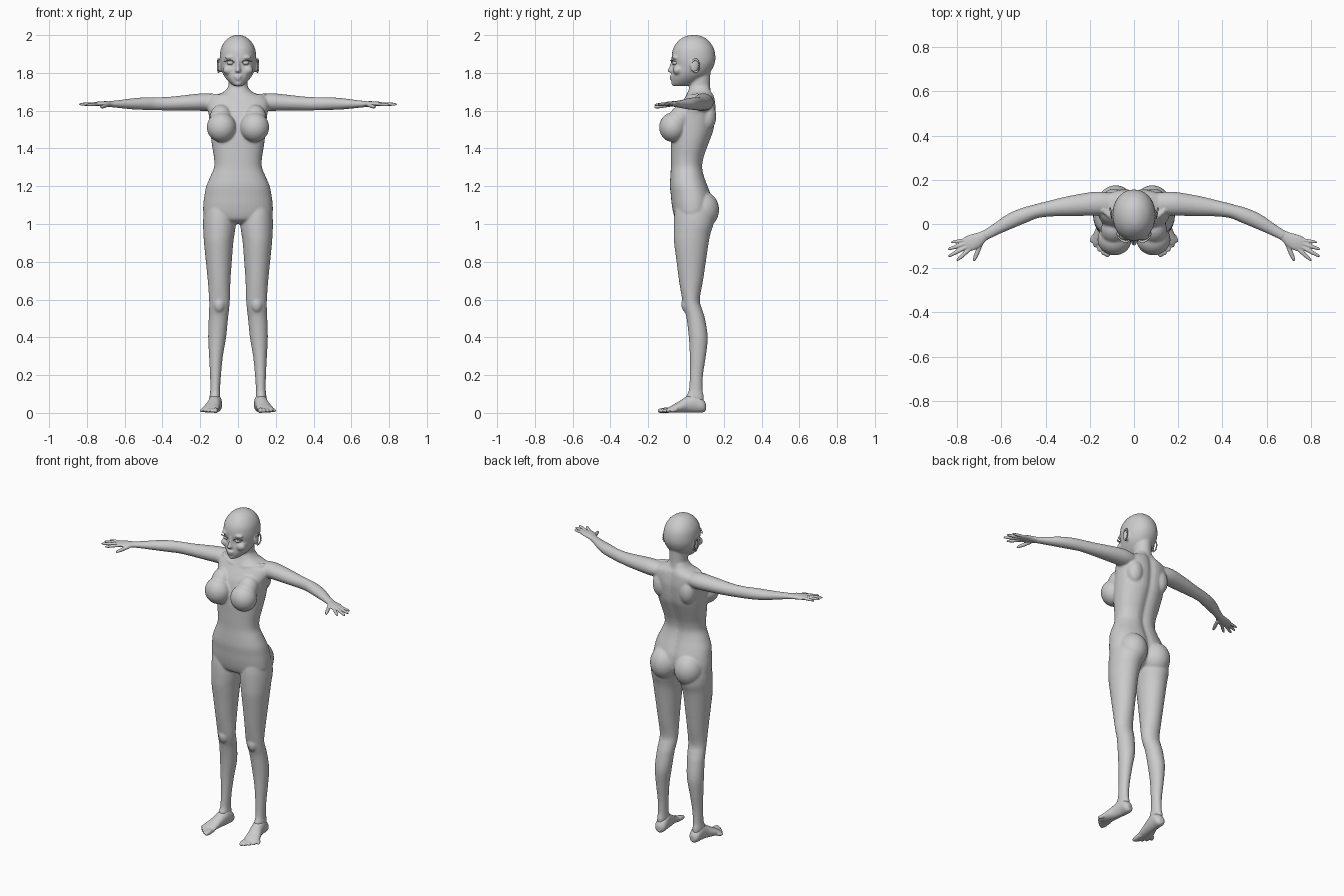
import bpy, bmesh, math
from mathutils import Matrix, Vector


def spline(rows, n=4):
    """Catmull-Rom interpolation of whole rows of numbers."""
    out = []
    for i in range(len(rows) - 1):
        a, b, c, d = rows[max(i - 1, 0)], rows[i], rows[i + 1], rows[min(i + 2, len(rows) - 1)]
        for k in range(n):
            t = k / n
            out.append([0.5 * (2 * q + (r - p) * t + (2 * p - 5 * q + 4 * r - s) * t * t
                               + (3 * q - p - 3 * r + s) * t ** 3) for p, q, r, s in zip(a, b, c, d)])
    return out + [list(rows[-1])]


def skin(bm, rings):
    """Bridge rings of points and cap both ends."""
    vs = [[bm.verts.new(p) for p in r] for r in rings]
    n = len(vs[0])
    for a, b in zip(vs, vs[1:]):
        for i in range(n):
            bm.faces.new((a[i], a[(i + 1) % n], b[(i + 1) % n], b[i]))
    bm.faces.new(vs[0][::-1])
    bm.faces.new(vs[-1])


def column(bm, rows, power=2.0, groove=0.0, n=40):
    """Upright loft: rows are z, x0, x1, y_front, y_back."""
    rings = []
    for z, x0, x1, y0, y1 in spline(rows):
        ring = []
        for i in range(n):
            c, s = math.cos(2 * math.pi * i / n), math.sin(2 * math.pi * i / n)
            x = (x0 + x1) / 2 + (x1 - x0) / 2 * math.copysign(abs(c) ** (2 / power), c)
            y = (y0 + y1) / 2 + (y1 - y0) / 2 * math.copysign(abs(s) ** (2 / power), s)
            if s > 0:
                y -= groove * math.exp(-(x / 0.025) ** 2)
            ring.append((x, y, z))
        rings.append(ring)
    skin(bm, rings)


def limb(bm, rows, n=24):
    """Level loft along a path: rows are x, y, z, half width, half height."""
    pts = spline(rows)
    rings = []
    for i, (x, y, z, w, h) in enumerate(pts):
        p, q = pts[max(i - 1, 0)], pts[min(i + 1, len(pts) - 1)]
        side = Vector((p[1] - q[1], q[0] - p[0], 0)).normalized()
        rings.append([Vector((x, y, z)) + side * w * math.cos(t) + Vector((0, 0, h * math.sin(t)))
                      for t in (2 * math.pi * k / n for k in range(n))])
    skin(bm, rings)


def digit(bm, a, b, r):
    """Finger or toe with a rounded tip."""
    a, b = Vector(a), Vector(b)
    rows = [(*a.lerp(b, t), r * k, r * k) for t, k in
            ((0, 1), (0.3, 1), (0.5, 1.05), (0.75, 0.92), (0.92, 0.7), (1, 0.3))]
    limb(bm, rows, 12)


def ball(bm, loc, rad, rot=0.0, axis='X'):
    m = Matrix.Translation(loc) @ Matrix.Rotation(rot, 4, axis) @ Matrix.Diagonal((*rad, 1))
    bmesh.ops.create_uvsphere(bm, u_segments=32, v_segments=20, radius=1, matrix=m)


def finish(bm, name, voxel=0.0, smooth=0, mirror=False):
    if mirror:
        geo = bmesh.ops.duplicate(bm, geom=bm.verts[:] + bm.edges[:] + bm.faces[:])["geom"]
        new = [g for g in geo if isinstance(g, bmesh.types.BMVert)]
        bmesh.ops.scale(bm, vec=(-1, 1, 1), verts=new)
        bmesh.ops.reverse_faces(bm, faces=[g for g in geo if isinstance(g, bmesh.types.BMFace)])
    bmesh.ops.recalc_face_normals(bm, faces=bm.faces[:])
    me = bpy.data.meshes.new(name)
    bm.to_mesh(me)
    bm.free()
    me.polygons.foreach_set("use_smooth", [True] * len(me.polygons))
    ob = bpy.data.objects.new(name, me)
    bpy.context.collection.objects.link(ob)
    if voxel:
        r = ob.modifiers.new("fuse", 'REMESH')
        r.mode, r.voxel_size, r.use_smooth_shade = 'VOXEL', voxel, True
        s = ob.modifiers.new("soften", 'SMOOTH')
        s.factor, s.iterations = 0.5, smooth
    return ob


# Body: paired parts first, mirrored into a second half
bm = bmesh.new()
# leg
column(bm, [(1.12, .03, .17, -.05, .13), (1.05, .015, .182, -.062, .145), (1.0, .012, .185, -.065, .145),
            (.95, .018, .183, -.065, .13), (.9, .025, .18, -.063, .12), (.8, .033, .17, -.05, .105),
            (.7, .04, .16, -.037, .09), (.6, .043, .153, -.02, .073), (.55, .047, .153, -.01, .085),
            (.5, .053, .155, .003, .1), (.4, .063, .158, .015, .115), (.3, .08, .153, .02, .105),
            (.2, .09, .148, .02, .09), (.12, .095, .147, .015, .088), (.08, .094, .15, 0, .095),
            (.03, .1, .14, .02, .09)])
ball(bm, (.1, .005, .575), (.032, .03, .045))                 # knee
ball(bm, (.083, .085, 1.075), (.085, .09, .1))                # buttock
ball(bm, (.088, -.07, 1.512), (.077, .072, .078))             # breast
ball(bm, (.09, -.03, 1.56), (.06, .06, .075), -.5)            # upper chest
ball(bm, (.09, .115, 1.57), (.05, .045, .075))                # shoulder blade
# arm
limb(bm, [(.1, .09, 1.645, .05, .04), (.15, .092, 1.645, .054, .046), (.2, .09, 1.645, .053, .046),
          (.3, .08, 1.64, .045, .04), (.37, .071, 1.637, .037, .036), (.44, .058, 1.637, .032, .034),
          (.5, .038, 1.637, .035, .033), (.56, .012, 1.636, .034, .029), (.63, -.027, 1.635, .026, .021),
          (.68, -.055, 1.635, .023, .016)])
limb(bm, [(.015, .0, 1.665, .008, .008), (.07, .01, 1.672, .01, .009), (.14, .06, 1.685, .01, .008)], 12)  # collarbone
# ear
ball(bm, (.097, .045, 1.835), (.009, .022, .034), .25, 'Z')
ball(bm, (.04, -.058, 1.882), (.03, .016, .01))               # brow
ball(bm, (.05, -.045, 1.815), (.03, .025, .025))              # cheek
geo = bmesh.ops.duplicate(bm, geom=bm.verts[:] + bm.edges[:] + bm.faces[:])["geom"]
bmesh.ops.scale(bm, vec=(-1, 1, 1), verts=[g for g in geo if isinstance(g, bmesh.types.BMVert)])
# torso: z, half width, front, back
torso = [(1.73, .05, .02, .13), (1.70, .075, .01, .14), (1.68, .125, 0, .15), (1.66, .16, -.01, .155),
         (1.62, .165, -.035, .16), (1.58, .155, -.055, .16), (1.5, .147, -.075, .15), (1.45, .142, -.08, .133),
         (1.4, .135, -.08, .114), (1.35, .127, -.08, .097), (1.3, .127, -.08, .09), (1.25, .147, -.083, .1),
         (1.2, .168, -.085, .118), (1.15, .178, -.08, .135), (1.1, .184, -.075, .14), (1.05, .18, -.065, .13),
         (1.02, .14, -.05, .11), (1.0, .06, -.01, .07)]
column(bm, [(z, -w, w, f, b) for z, w, f, b in torso], 2.25, 0.013)
# neck
column(bm, [(1.64, -.06, .06, .01, .14), (1.69, -.054, .054, .012, .132), (1.74, -.05, .05, .018, .128),
            (1.82, -.052, .052, .01, .13)])
# head
head = [(2.0, .012, .03, .055), (1.993, .036, -.005, .085), (1.97, .067, -.04, .12), (1.93, .09, -.068, .147),
        (1.88, .097, -.076, .156), (1.84, .094, -.07, .148), (1.80, .082, -.075, .125), (1.77, .064, -.077, .09),
        (1.745, .04, -.074, .05), (1.73, .02, -.064, .0)]
column(bm, [(z, -w, w, f, b) for z, w, f, b in head], 2.1)
# nose, lips and chin
column(bm, [(1.87, -.007, .007, -.08, -.05), (1.835, -.01, .01, -.088, -.05), (1.812, -.015, .015, -.099, -.05),
            (1.803, -.013, .013, -.09, -.05)])
ball(bm, (0, -.075, 1.781), (.022, .013, .007))
ball(bm, (0, -.073, 1.768), (.018, .013, .008))
ball(bm, (0, -.062, 1.744), (.02, .016, .014))
finish(bm, "body", 0.006, 5)

# Hands
bm = bmesh.new()
limb(bm, [(.65, -.038, 1.635, .022, .016), (.68, -.055, 1.635, .024, .015), (.71, -.073, 1.636, .033, .014),
          (.74, -.086, 1.636, .036, .012), (.762, -.095, 1.635, .032, .009)])
for a, b, r in [((.69, -.085, 1.63), (.725, -.168, 1.618), .010),
                ((.735, -.107, 1.635), (.802, -.166, 1.63), .0088),
                ((.745, -.097, 1.636), (.84, -.147, 1.633), .009),
                ((.75, -.084, 1.636), (.842, -.115, 1.634), .0088),
                ((.748, -.07, 1.636), (.828, -.083, 1.634), .0078)]:
    digit(bm, a, b, r)
finish(bm, "hands", 0.0035, 2, True)

# Feet
bm = bmesh.new()
limb(bm, [(.115, .105, .03, .015, .018), (.117, .088, .038, .032, .036), (.12, .045, .052, .035, .051),
          (.127, 0, .043, .036, .042), (.138, -.04, .03, .041, .029), (.146, -.075, .02, .045, .019),
          (.149, -.095, .015, .04, .012)])
for i in range(5):
    t = i / 4
    digit(bm, (.118 + .062 * t, -.08 + .03 * t, .015), (.12 + .077 * t, -.15 + .068 * t ** 1.5, .011), .0145 - .005 * t ** .5)
finish(bm, "feet", 0.0045, 3, True)

# Eyes
bm = bmesh.new()
ball(bm, (.04, -.054, 1.853), (.019, .02, .013))
finish(bm, "eyes", mirror=True)

# Eyelashes: thin arc above each eye
bm = bmesh.new()
limb(bm, [(.02, -.072, 1.855, .003, .001), (.032, -.079, 1.866, .005, .0015), (.048, -.077, 1.868, .006, .0015),
          (.062, -.066, 1.863, .006, .0015), (.075, -.056, 1.862, .002, .001)], 8)
finish(bm, "eyelashes", mirror=True)

# Ear rims
bm = bmesh.new()
rim = [(.104 + .004 * math.cos(a), .05 + .021 * math.cos(a), 1.838 + .033 * math.sin(a))
       for a in (math.radians(-100 + 25 * k) for k in range(11))]
for p in rim:
    ball(bm, p, (.005, .005, .0075))
finish(bm, "ear_rims", 0.003, 3, True)
